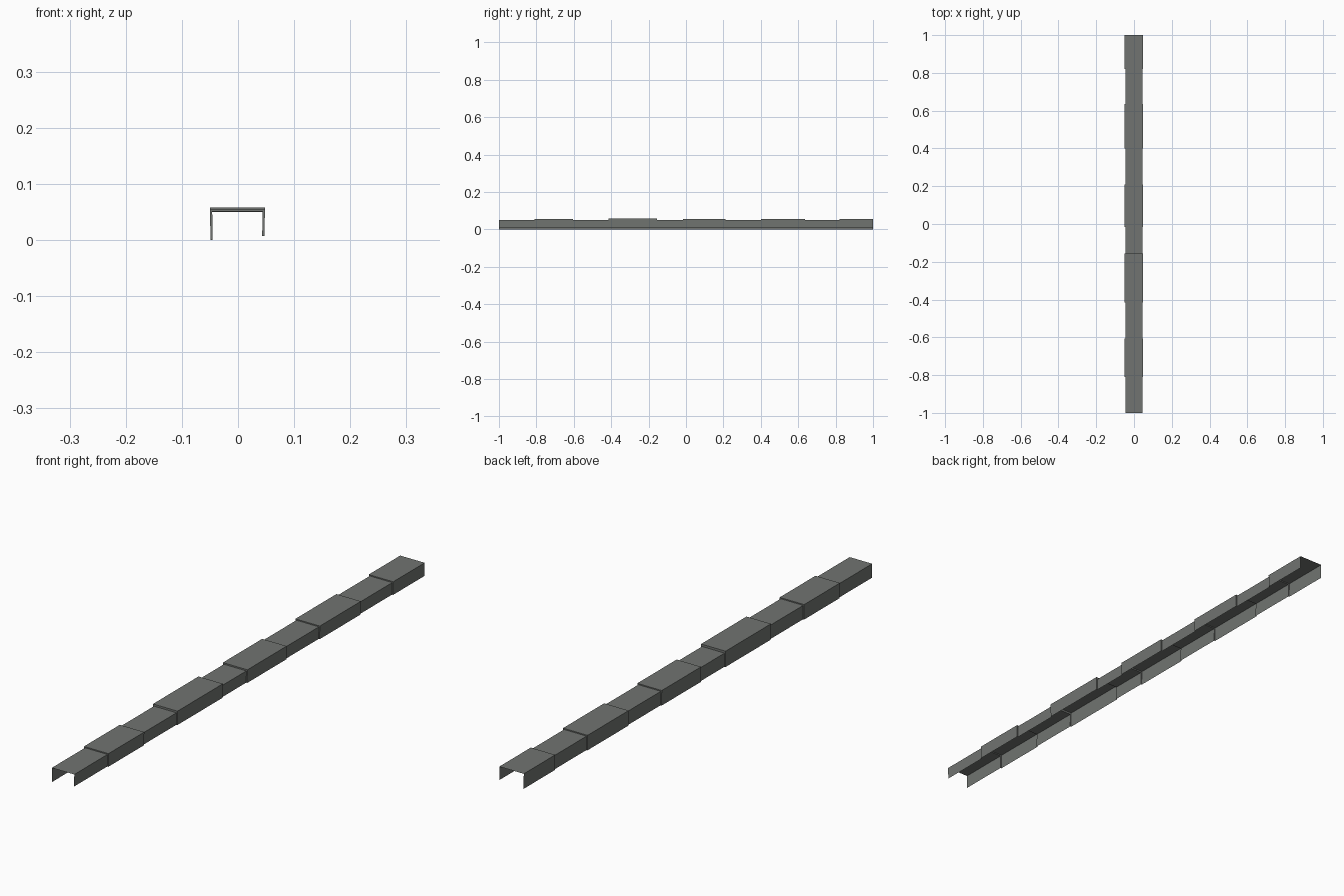
import bpy, bmesh

if "Cube" in bpy.data.objects:
    bpy.data.objects.remove(bpy.data.objects["Cube"])

# One flat grey for the folded sheet
mat = bpy.data.materials.new("dark_grey_metal")
mat.diffuse_color = (0.165, 0.175, 0.165, 1)
mat.use_nodes = True
mat.node_tree.nodes["Principled BSDF"].inputs["Base Color"].default_value = mat.diffuse_color

# Segments along y: (end y, is wide, top height)
segments = [(-0.81, False, 0.051), (-0.605, True, 0.055), (-0.415, False, 0.051),
            (-0.155, True, 0.058), (-0.015, False, 0.050), (0.21, True, 0.055),
            (0.40, False, 0.051), (0.635, True, 0.055), (0.82, False, 0.051),
            (1.0, True, 0.055)]


def section(bm, y, wide, top):
    """Open channel cross-section: left leg, top, right leg (slight inward lean)."""
    left, right = (-0.050, 0.048) if wide else (-0.046, 0.044)
    pts = [(left + 0.001, 0.0), (left, top), (right, top), (right - 0.001, 0.007)]
    return [bm.verts.new((x, y, z)) for x, z in pts]


# Stepped channel cover: loft the sections, doubling them at each step
bm = bmesh.new()
rings = []
start = -1.0
for end, wide, top in segments:
    rings += [section(bm, start, wide, top), section(bm, end, wide, top)]
    start = end
for a, b in zip(rings, rings[1:]):
    for i in range(3):
        bm.faces.new((a[i], b[i], b[i + 1], a[i + 1]))
bm.normal_update()
if sum(f.normal.z for f in bm.faces) < 0:
    bmesh.ops.reverse_faces(bm, faces=bm.faces[:])
mesh = bpy.data.meshes.new("channel_cover")
bm.to_mesh(mesh)
bm.free()
mesh.materials.append(mat)
bpy.context.collection.objects.link(bpy.data.objects.new("channel_cover", mesh))
